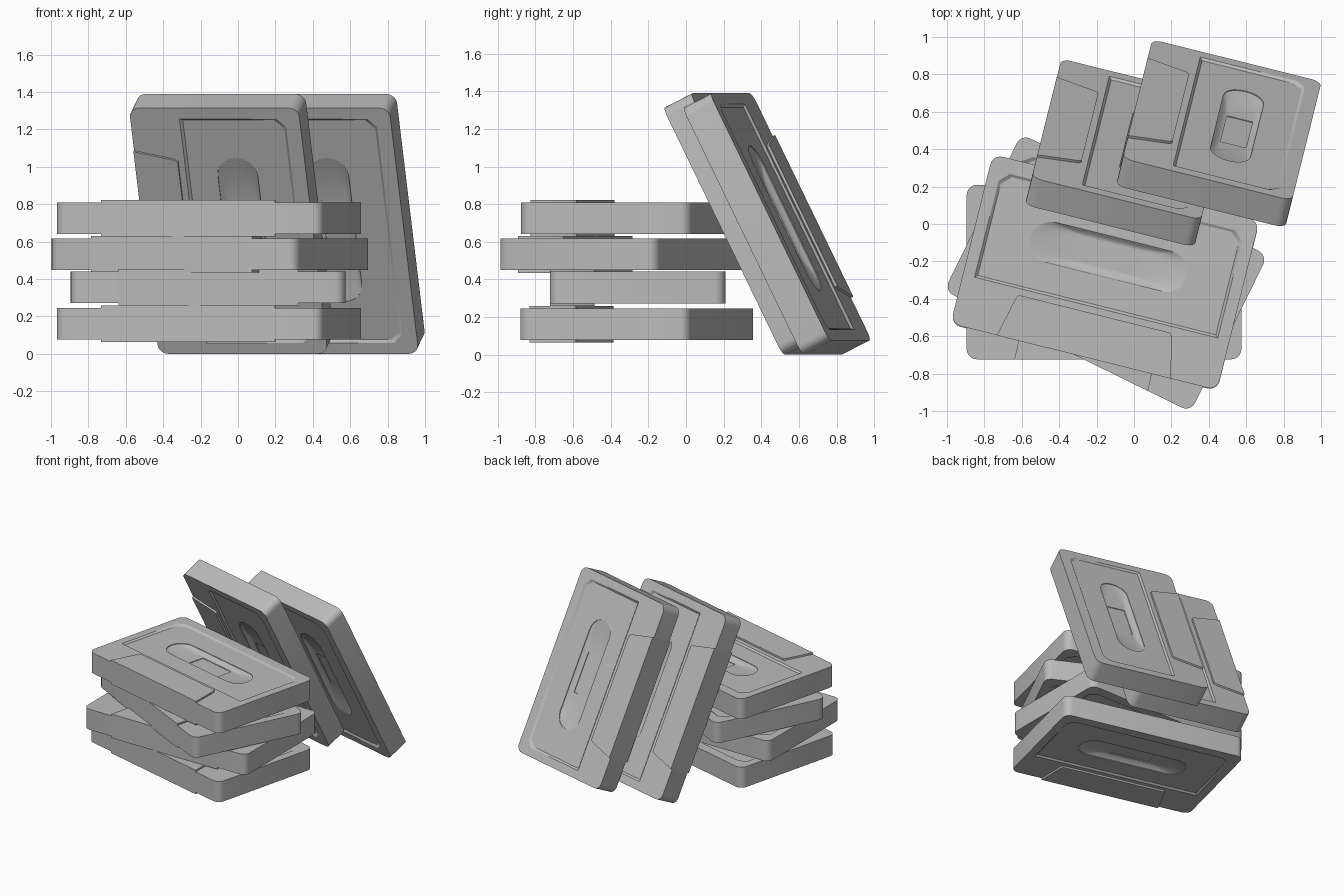
import bpy
import bmesh
from math import sin, cos, pi, radians
from mathutils import Matrix, Vector

if "Cube" in bpy.data.objects:
    bpy.data.objects.remove(bpy.data.objects["Cube"], do_unlink=True)

W, H, T = 1.469, 0.933, 0.168      # case width, height, thickness
TILT, YAW = radians(26.5), radians(-14)

grey = bpy.data.materials.new("plain_grey")
grey.use_nodes = True
grey.diffuse_color = (0.5, 0.5, 0.5, 1)
grey.node_tree.nodes["Principled BSDF"].inputs["Base Color"].default_value = (0.5, 0.5, 0.5, 1)


def round_rect(hx, hy, r, cy=0.0, seg=5):
    """Rounded rectangle outline, counter-clockwise."""
    pts = []
    for q, (sx, sy) in enumerate([(1, 1), (-1, 1), (-1, -1), (1, -1)]):
        for i in range(seg + 1):
            a = (q + i / seg) * pi / 2
            pts.append((sx * (hx - r) + r * cos(a), cy + sy * (hy - r) + r * sin(a)))
    return pts


def label_outline(inset):
    """Label recess with its two upper corners cut off."""
    a, lo, hi, c = 0.67 - inset, -0.195 + inset, 0.387 - inset, 0.05
    return [(a, lo), (a, hi - c), (a - c, hi), (c - a, hi), (-a, hi - c), (-a, lo)]


def add_loop(bm, pts, z):
    return [bm.verts.new((x, y, z)) for x, y in pts]


def bridge(bm, a, b):
    n = len(a)
    for i in range(n):
        bm.faces.new((a[i], a[(i + 1) % n], b[(i + 1) % n], b[i]))


def fill_between(bm, outer, inner):
    edges = []
    for loop in (outer, inner):
        for i, v in enumerate(loop):
            w = loop[(i + 1) % len(loop)]
            edges.append(bm.edges.get((v, w)) or bm.edges.new((v, w)))
    bmesh.ops.triangle_fill(bm, use_beauty=True, edges=edges, normal=(0, 0, 1))


def half_shell(bm, side):
    """One face of the case: rim, label recess, hollow slot and window."""
    top = T / 2
    mid = add_loop(bm, round_rect(W / 2, H / 2, 0.055), 0)
    rim = add_loop(bm, round_rect(W / 2, H / 2, 0.055), side * top)
    bridge(bm, mid, rim)
    label_top = add_loop(bm, label_outline(0), side * top)
    floor = top - 0.012
    label_floor = add_loop(bm, label_outline(0.014), side * floor)
    bridge(bm, label_top, label_floor)
    fill_between(bm, rim, label_top)
    slot = round_rect(0.43, 0.11, 0.108, 0.085)
    window = round_rect(0.16, 0.07, 0.004, 0.09)
    prev = add_loop(bm, slot, side * floor)
    fill_between(bm, label_floor, prev)
    steps = 5
    for k in range(steps + 1):
        t = k / steps
        pts = [(p[0] + (q[0] - p[0]) * t, p[1] + (q[1] - p[1]) * t)
               for p, q in zip(slot, window)]
        ring = add_loop(bm, pts, side * (floor - 0.005 - 0.03 * sin(t * pi / 2)))
        bridge(bm, prev, ring)
        prev = ring
    pane = add_loop(bm, window, side * (floor - 0.04))
    bridge(bm, prev, pane)
    bm.faces.new(pane)


def make_mesh(name, bm):
    bmesh.ops.remove_doubles(bm, verts=bm.verts, dist=0.0002)
    bmesh.ops.recalc_face_normals(bm, faces=bm.faces)
    me = bpy.data.meshes.new(name)
    bm.to_mesh(me)
    bm.free()
    me.materials.append(grey)
    return me


# Case body, both faces alike
bm = bmesh.new()
for side in (1, -1):
    half_shell(bm, side)
case_mesh = make_mesh("cassette_case", bm)

# Thicker trapezoid block along the tape edge
bm = bmesh.new()
outline = [(-0.48, -0.467), (0.48, -0.467), (0.428, -0.245), (0.415, -0.23),
           (-0.415, -0.23), (-0.428, -0.245)]
low = add_loop(bm, outline, -T / 2 - 0.014)
high = add_loop(bm, outline, T / 2 + 0.014)
bridge(bm, low, high)
bm.faces.new(low)
bm.faces.new(high)
block_mesh = make_mesh("tape_edge_block", bm)


def place(label, matrix):
    for part, me in (("case", case_mesh), ("tape_edge", block_mesh)):
        ob = bpy.data.objects.new(f"{label}_{part}", me)
        bpy.context.collection.objects.link(ob)
        ob.matrix_world = matrix
        ob.select_set(True)
        bpy.context.view_layer.objects.active = ob


bpy.ops.object.select_all(action="DESELECT")

# Flat stack, bottom to top
stack = [(-0.155, -0.262, 0.162, -14), (-0.16, -0.257, 0.357, 0),
         (-0.15, -0.262, 0.533, -26.2), (-0.155, -0.258, 0.725, -14)]
for i, (x, y, z, yaw) in enumerate(stack):
    place(f"stacked_cassette_{i + 1}",
          Matrix.Translation((x, y, z)) @ Matrix.Rotation(radians(yaw), 4, "Z"))

# Two cassettes on end, leaning on the stack
across = Vector((cos(YAW), sin(YAW), 0))
back = Vector((-sin(YAW), cos(YAW), 0))
up = Vector((0, 0, 1))
long_axis = up * cos(TILT) - back * sin(TILT)
normal = back * cos(TILT) + up * sin(TILT)
lean = Matrix((long_axis, across, normal)).transposed().to_4x4()
for label, pos in (("inner", (-0.033, 0.38, 0.695)), ("outer", (0.453, 0.483, 0.695))):
    place(f"leaning_cassette_{label}", Matrix.Translation(pos) @ lean)

bpy.ops.object.shade_smooth_by_angle(angle=radians(30))
